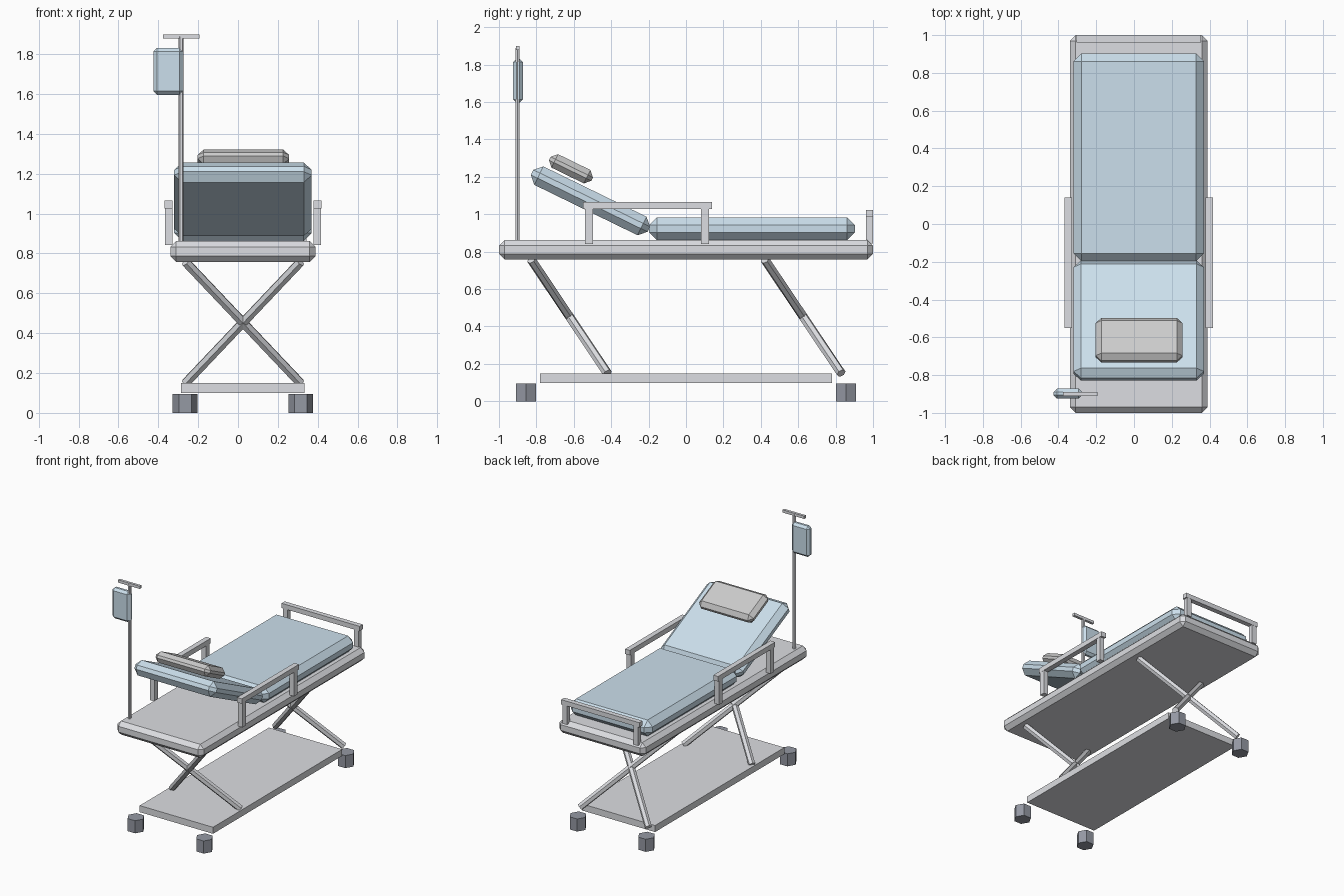
import bpy, math
from mathutils import Vector

if "Cube" in bpy.data.objects:
    bpy.data.objects.remove(bpy.data.objects["Cube"])

CX = 0.025  # bed centre line (bag and pole overhang on one side)


def material(name, rgb):
    m = bpy.data.materials.new(name)
    m.diffuse_color = (*rgb, 1)
    m.use_nodes = True
    m.node_tree.nodes["Principled BSDF"].inputs["Base Color"].default_value = m.diffuse_color
    return m


BLUE = material("pale_blue", (0.60, 0.74, 0.84))
METAL = material("light_metal", (0.72, 0.73, 0.76))
DARK = material("dark_rubber", (0.30, 0.32, 0.37))


def box(name, loc, size, bevel=0, tilt=0, mat=None):
    """Box with optional single-step chamfer and tilt about x."""
    bpy.ops.mesh.primitive_cube_add(size=1, location=loc)
    o = bpy.context.object
    o.name = name
    o.scale = size
    bpy.ops.object.transform_apply(location=False, rotation=False, scale=True)
    o.rotation_euler.x = math.radians(tilt)
    if bevel:
        b = o.modifiers.new("chamfer", 'BEVEL')
        b.width = bevel
        b.segments = 1
        b.limit_method = 'NONE'
    if mat:
        o.data.materials.append(mat)
    return o


def rod(name, a, b, r, mat=None):
    """Six-sided bar from a to b."""
    a, b = Vector(a), Vector(b)
    d = b - a
    bpy.ops.mesh.primitive_cylinder_add(vertices=6, radius=r, depth=d.length,
                                        location=(a + b) / 2)
    o = bpy.context.object
    o.name = name
    if abs(d.x) + abs(d.y) < 1e-6:
        o.rotation_euler.z = math.pi / 6  # corners along x
    else:
        o.rotation_euler = d.to_track_quat('Z', 'Y').to_euler()
    if mat:
        o.data.materials.append(mat)
    return o


# bed deck and lower shelf
box("bed_deck", (CX, 0, 0.81), (0.73, 2.0, 0.104), 0.03, mat=METAL)
box("lower_shelf", (CX, 0, 0.124), (0.62, 1.56, 0.05), mat=METAL)

# mattress, raised backrest and pillow
box("mattress", (CX, 0.353, 0.922), (0.69, 1.10, 0.124), 0.042, mat=BLUE)
box("backrest", (CX, -0.511, 1.072), (0.69, 0.694, 0.11), 0.04, -26, BLUE)
box("pillow", (CX + 0.002, -0.615, 1.243), (0.46, 0.252, 0.08), 0.03, -26)

# crossed scissor legs, slanting in mirrored x pairs
for end, y_top, y_low in (("head", -0.827, -0.42), ("foot", 0.422, 0.83)):
    for s, side in ((-1, "left"), (1, "right")):
        rod(f"{end}_{side}_leg", (CX + s * 0.288, y_top, 0.757),
            (CX - s * 0.288, y_low, 0.15), 0.025, METAL)

# casters
for sx, side in ((-1, "left"), (1, "right")):
    for sy, end in ((-1, "head"), (1, "foot")):
        x, y = CX + sx * 0.29, sy * 0.855
        rod(f"{end}_{side}_caster", (x, y, 0), (x, y, 0.096), 0.0625, DARK)

# side rails: top bar on two posts
for s, side in ((-1, "left"), (1, "right")):
    x = CX + s * 0.373
    box(f"{side}_rail_bar", (x, -0.206, 1.046), (0.04, 0.69, 0.038), mat=METAL)
    for y in (-0.519, 0.102):
        box(f"{side}_rail_post", (x, y, 0.937), (0.038, 0.042, 0.19), mat=METAL)

# foot rail
box("foot_rail_bar", (CX, 0.981, 1.006), (0.66, 0.038, 0.036), mat=METAL)
for s in (-1, 1):
    box("foot_rail_post", (CX + s * 0.3, 0.981, 0.92), (0.04, 0.036, 0.15), mat=METAL)

# drip stand with crossbar and fluid bag
rod("drip_pole", (-0.286, -0.9, 0.84), (-0.286, -0.9, 1.89), 0.0125, METAL)
box("drip_crossbar", (-0.285, -0.9, 1.889), (0.183, 0.02, 0.021), mat=METAL)
box("fluid_bag", (-0.35, -0.898, 1.714), (0.15, 0.053, 0.235), 0.018, mat=BLUE)
